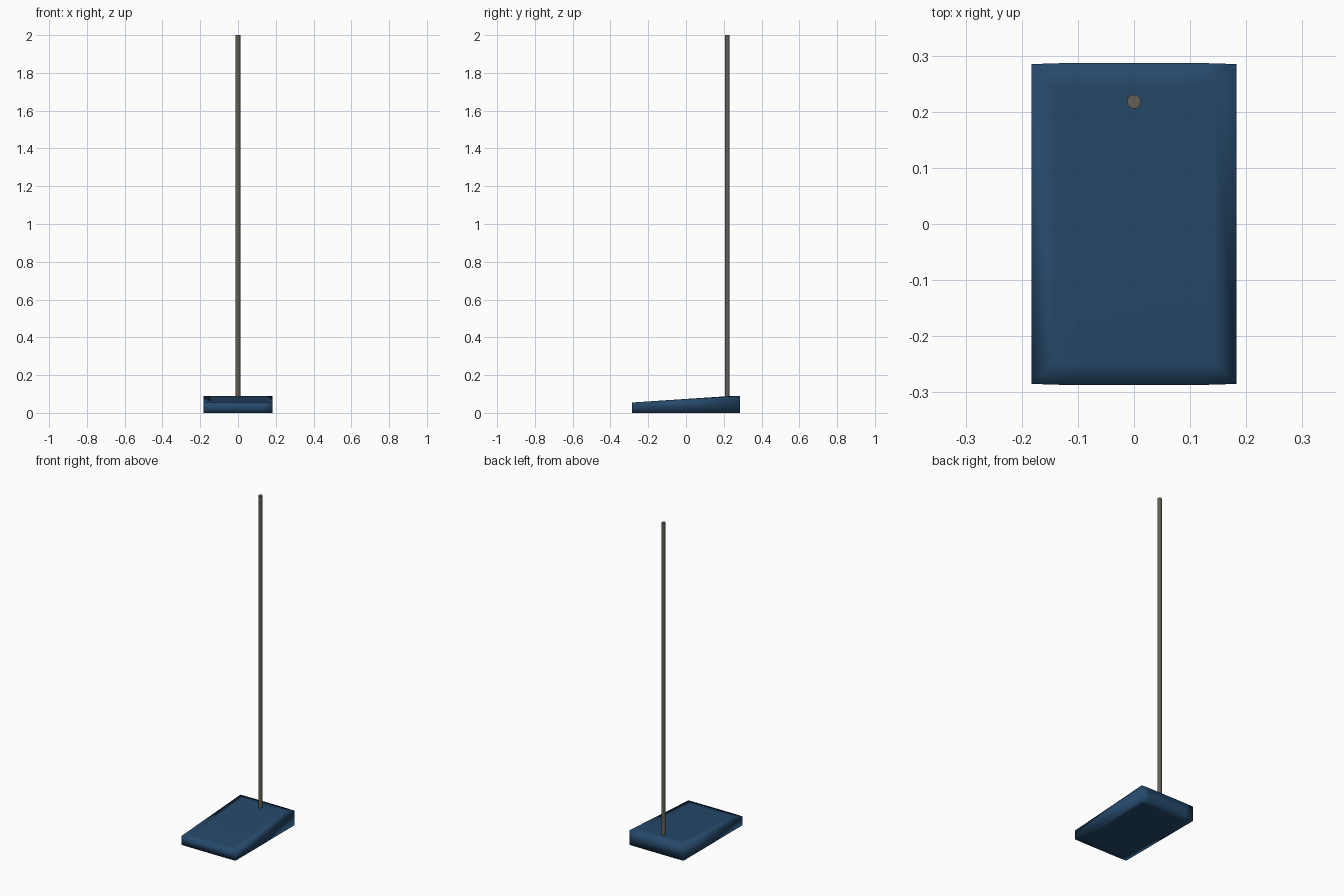
import bpy, bmesh, math

if "Cube" in bpy.data.objects:
    bpy.data.objects.remove(bpy.data.objects["Cube"])


def material(name, rgb):
    m = bpy.data.materials.new(name)
    m.diffuse_color = (*rgb, 1)
    m.use_nodes = True
    m.node_tree.nodes["Principled BSDF"].inputs["Base Color"].default_value = m.diffuse_color
    return m


def finish(bm, name, mat):
    bmesh.ops.recalc_face_normals(bm, faces=bm.faces)
    me = bpy.data.meshes.new(name)
    bm.to_mesh(me)
    bm.free()
    me.materials.append(mat)
    ob = bpy.data.objects.new(name, me)
    bpy.context.collection.objects.link(ob)
    return ob


blue = material("dark_blue", (0.019, 0.066, 0.145))
grey = material("warm_grey", (0.125, 0.115, 0.09))

HX, HY = 0.183, 0.285


def top_z(y):
    # sloping top, levelling off close to the back edge
    return min(0.09, 0.055 + (y + HY) * 0.0352 / 0.53)


# Wedge base: stacked outline rings, soft shading near the borders
def ring(bm, inset, z=None):
    x, y, m = HX - inset, HY - inset, 0.133 - inset
    pts = [(-x, -y), (-m, -y - .0015), (m, -y - .0015), (x, -y),
           (x, y), (m, y + .0015), (-m, y + .0015), (-x, y)]
    return [bm.verts.new((px, py, top_z(py) if z is None else z)) for px, py in pts]


bm = bmesh.new()
rings = [ring(bm, 0.04, 0), ring(bm, 0, 0), ring(bm, 0), ring(bm, 0.04)]
for a, b in zip(rings, rings[1:]):
    for i in range(8):
        j = (i + 1) % 8
        bm.faces.new((a[i], a[j], b[j], b[i]))
bm.faces.new(rings[0])
bm.faces.new(rings[-1])
for f in bm.faces:
    f.smooth = True
finish(bm, "wedge_base", blue)

# Upright pole set into the back of the base
bm = bmesh.new()
bmesh.ops.create_cone(bm, cap_ends=True, segments=16, radius1=0.0125,
                      radius2=0.0125, depth=1.94)
bmesh.ops.translate(bm, verts=bm.verts, vec=(0, 0.218, 1.03))
pole = finish(bm, "pole", grey)
bpy.context.view_layer.objects.active = pole
pole.select_set(True)
bpy.ops.object.shade_smooth_by_angle(angle=math.radians(40))
